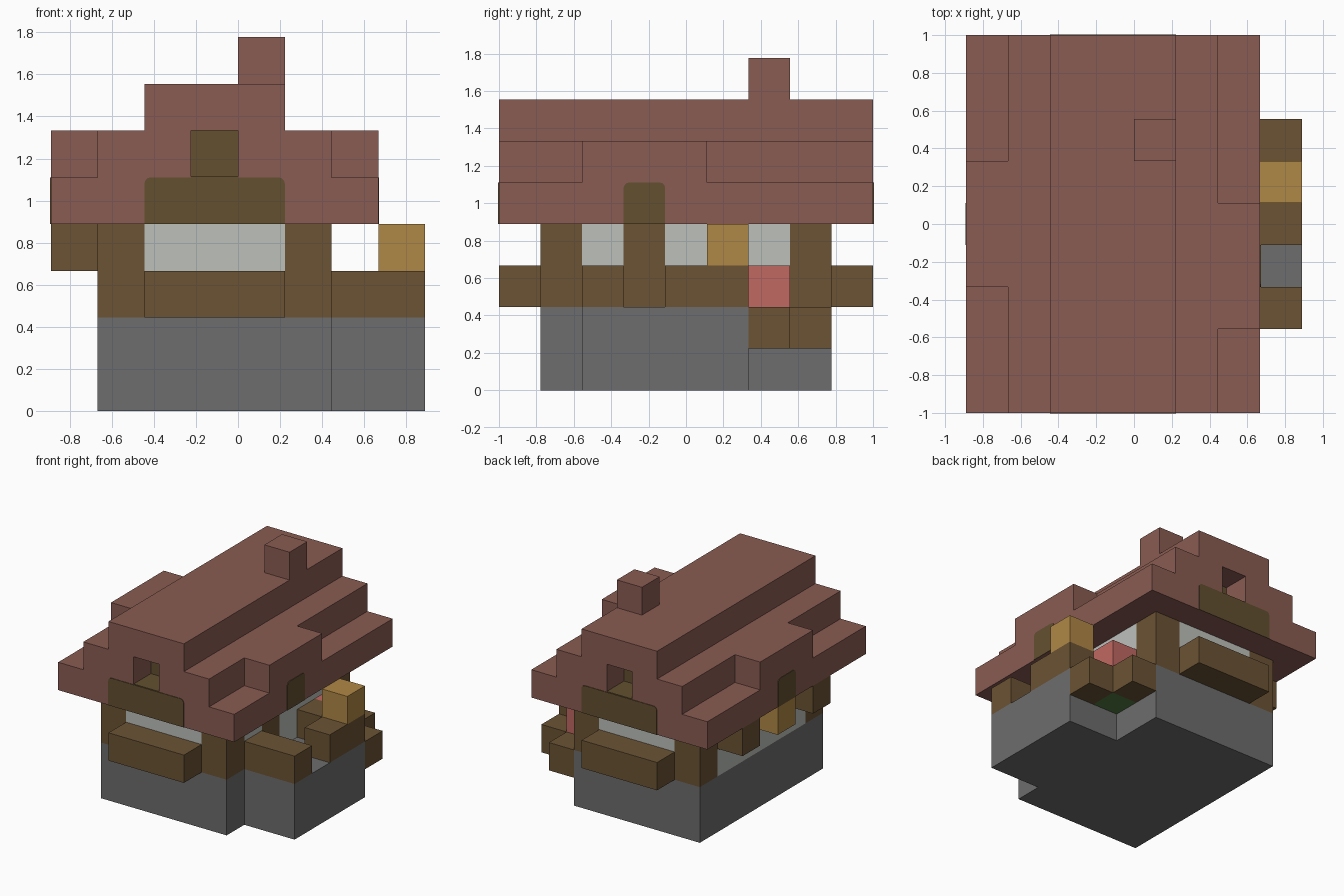
import bpy
import bmesh
from mathutils import Vector

default = bpy.data.objects.get("Cube")
if default:
    bpy.data.objects.remove(default, do_unlink=True)

U = 2 / 9                      # size of one building block
ORIGIN = Vector((-4, -4.5, 0))  # block grid corner
THIN = 0.02                    # plate thickness in blocks


def material(name, rgb):
    lin = [((c / 255 + 0.055) / 1.055) ** 2.4 for c in rgb] + [1.0]
    mat = bpy.data.materials.new(name)
    mat.use_nodes = True
    mat.diffuse_color = lin
    node = next(n for n in mat.node_tree.nodes if n.type == "BSDF_PRINCIPLED")
    node.inputs["Base Color"].default_value = lin
    node.inputs["Roughness"].default_value = 0.9
    return mat


STONE = material("stone grey", (109, 109, 109))
WOOD = material("timber brown", (107, 83, 52))
OLIVE = material("olive timber", (99, 80, 48))
ROOF = material("roof clay red", (137, 92, 82))
GLASS = material("pale window", (189, 192, 187))
GOLD = material("lantern gold", (176, 136, 70))
FLOWER = material("flower red", (193, 104, 98))
LEAF = material("leaf green", (82, 122, 66))


def build(name, mat, boxes, round_axis=None):
    """One object from boxes given by low and high corners in block units."""
    bm = bmesh.new()
    for low, high in boxes:
        low, high = Vector(low), Vector(high)
        size, mid = high - low, (low + high) / 2
        verts = bmesh.ops.create_cube(bm, size=1)["verts"]
        for v in verts:
            v.co = Vector(a * s for a, s in zip(v.co, size)) + mid
            v.co = (v.co + ORIGIN) * U
    if round_axis is not None:
        # soften the two top corners of a plate
        top = max(v.co.z for v in bm.verts)
        edges = [e for e in bm.edges
                 if all(abs(v.co.z - top) < 1e-4 for v in e.verts)
                 and abs((e.verts[0].co - e.verts[1].co)[round_axis]) > 1e-4
                 and abs((e.verts[0].co - e.verts[1].co)[1 - round_axis]) < 1e-4]
        bmesh.ops.bevel(bm, geom=edges, offset=0.03, segments=3,
                        profile=0.5, affect="EDGES")
    mesh = bpy.data.meshes.new(name)
    bm.to_mesh(mesh)
    bm.free()
    mesh.materials.append(mat)
    obj = bpy.data.objects.new(name, mesh)
    bpy.context.collection.objects.link(obj)
    return obj


# Stone foundation and porch floor
build("foundation", STONE, [((1, 1, 0), (6, 8, 2))])
build("porch_floor", STONE, [((6, 2, 0), (8, 6, 2))])

# Timber corner posts and door
for side, x in (("right", 1), ("left", 5)):
    for end, y in (("front", 1), ("back", 7)):
        build(f"{end}_{side}_post", WOOD, [((x, y, 2), (x + 1, y + 1, 4))])
build("door", WOOD, [((5, 3, 2), (6, 4, 4))])

# Window walls between the posts
build("end_windows", GLASS, [((2, 1, 2), (5, 8, 4))])
build("right_windows", GLASS, [((1, 2, 2), (2, 7, 4))])
build("left_windows", GLASS, [((5, 2, 2), (6, 3, 4)), ((5, 4, 2), (6, 7, 4))])

# Window boxes at both ends
for end, y in (("front", 0), ("back", 8)):
    build(f"{end}_window_box", WOOD, [((2, y, 2), (5, y + 1, 3))])

# Porch railing with a gap for the entrance, and its lantern
build("front_railing", WOOD, [((6, 2, 2), (8, 3, 3))])
build("side_railing", WOOD, [((7, 4, 2), (8, 5, 3)), ((6, 5, 2), (8, 6, 3))])
build("porch_lantern", GOLD, [((7, 5, 3), (8, 6, 4))])

# Planter in the corner beside the porch
build("planter", WOOD, [((7, 6, 1), (8, 7, 2)), ((6, 7, 1), (7, 8, 2))])
build("planter_leaves", LEAF, [((6, 6, 1), (7, 7, 2))])
build("planter_flower", FLOWER, [((6, 6, 2), (7, 7, 3))])

# Eave brackets and lantern on the closed side
build("eave_brackets", WOOD, [((0, y, 3), (1, y + 1, 4)) for y in (2, 6)])
build("eave_lantern", GOLD, [((0, 4, 3), (1, 5, 4))])

# Stepped roof with an attic recess in each gable
gable_ends = [((x, y, 5), (x + 2, y + 1, 6)) for x in (1, 4) for y in (0, 8)]
build("roof", ROOF, [((0, 0, 4), (7, 9, 5)), ((1, 1, 5), (6, 8, 6)),
                     ((2, 0, 6), (5, 9, 7))] + gable_ends)
build("left_dormer", ROOF, [((6, 2, 5), (7, 5, 6))])
build("right_dormer", ROOF, [((0, 3, 5), (1, 6, 6))])
build("chimney", ROOF, [((4, 6, 7), (5, 7, 8))])

# Timber plates in the gables, attic recesses and eaves
for end, edge, inner, sign in (("front", 0, 1, -1), ("back", 9, 8, 1)):
    lo, hi = sorted((edge, edge + sign * THIN))
    build(f"{end}_gable_panel", OLIVE, [((2, lo, 4), (5, hi, 5))], 1)
    lo, hi = sorted((inner, inner + sign * THIN))
    build(f"{end}_attic_back", OLIVE, [((3, lo, 5), (4, hi, 6))])
    lo, hi = sorted((edge, inner))
    build(f"{end}_attic_floor", OLIVE, [((3, lo, 5), (4, hi, 5 + THIN))])
build("left_eave_panel", OLIVE, [((7, 3, 4), (7 + THIN, 4, 5))], 0)
build("right_eave_panel", OLIVE, [((-THIN, 4, 4), (0, 5, 5))], 0)
